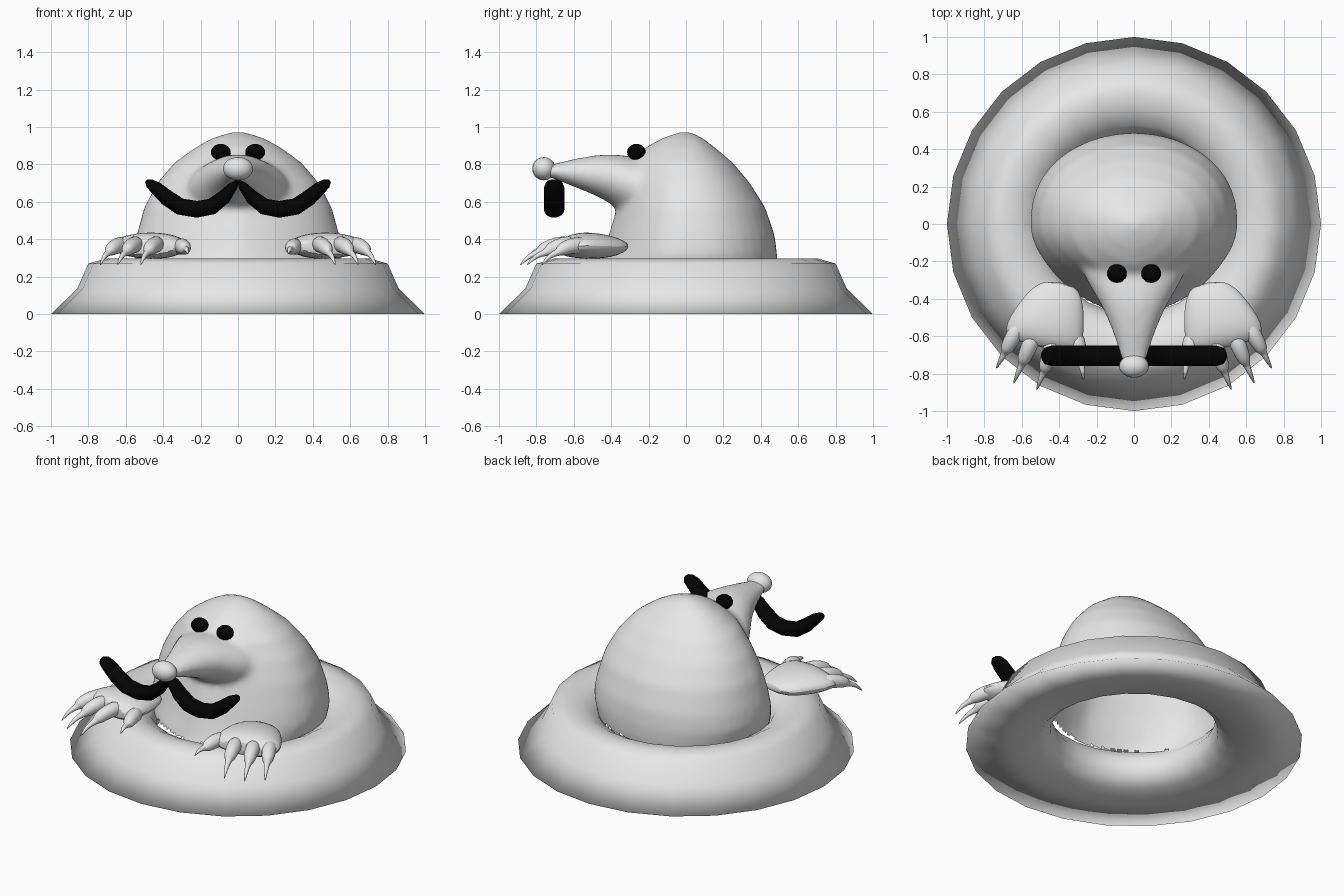
import bpy, bmesh, math
from mathutils import Vector as V

if "Cube" in bpy.data.objects:
    bpy.data.objects.remove(bpy.data.objects["Cube"])


def material(name, c):
    m = bpy.data.materials.new(name)
    m.diffuse_color = (c, c, c, 1)
    m.use_nodes = True
    m.node_tree.nodes["Principled BSDF"].inputs["Base Color"].default_value = m.diffuse_color
    return m


GREY = material("light_grey", 0.8)
BLACK = material("black", 0.001)


def finish(name, bm, mat, subdiv=0, angle=40):
    mesh = bpy.data.meshes.new(name)
    bmesh.ops.recalc_face_normals(bm, faces=bm.faces)
    bm.to_mesh(mesh)
    bm.free()
    ob = bpy.data.objects.new(name, mesh)
    bpy.context.collection.objects.link(ob)
    mesh.materials.append(mat)
    bpy.ops.object.select_all(action='DESELECT')
    ob.select_set(True)
    bpy.context.view_layer.objects.active = ob
    bpy.ops.object.shade_smooth_by_angle(angle=math.radians(angle))
    if subdiv:
        ob.modifiers.new("smooth", 'SUBSURF').levels = subdiv
    return ob


def loft(bm, rings, start=True, end=True):
    """Skin a row of closed rings, optionally capping the two ends."""
    loops = [[bm.verts.new(p) for p in r] for r in rings]
    n = len(loops[0])
    for a, b in zip(loops, loops[1:]):
        for i in range(n):
            j = (i + 1) % n
            bm.faces.new((a[i], a[j], b[j], b[i]))
    if start:
        bm.faces.new(loops[0][::-1])
    if end:
        bm.faces.new(loops[-1])


def ellipse(c, u, v, n=16):
    c, u, v = V(c), V(u), V(v)
    return [c + u * math.cos(2 * math.pi * i / n) + v * math.sin(2 * math.pi * i / n)
            for i in range(n)]


def tube(bm, path, radii, n=10):
    pts = [V(p) for p in path]
    rings = []
    for i, p in enumerate(pts):
        t = (pts[min(i + 1, len(pts) - 1)] - pts[max(i - 1, 0)]).normalized()
        u = t.cross(V((0, 0, 1))).normalized()
        rings.append(ellipse(p, u * radii[i], u.cross(t) * radii[i], n))
    loft(bm, rings)


def ball(name, loc, size, mat):
    bm = bmesh.new()
    bmesh.ops.create_uvsphere(bm, u_segments=20, v_segments=12, radius=1)
    for v in bm.verts:
        v.co = V([v.co[k] * size[k] + loc[k] for k in range(3)])
    finish(name, bm, mat)


# Ring mound: closed doughnut section with a flat base and a flared foot
bm = bmesh.new()
profile = [(1, 0), (.86, .135), (.80, .27), (.70, .298), (.61, .28), (.53, .235),
           (.485, .16), (.50, .07), (.57, .005), (.75, 0), (1, 0)]
loft(bm, [ellipse((0, 0, z), (r, 0, 0), (0, r, 0), 24) for r, z in profile], False, False)
bmesh.ops.remove_doubles(bm, verts=bm.verts, dist=.0001)
finish("mound", bm, GREY, angle=180)

# Body: rounded back, narrower chest
bm = bmesh.new()
rings = []
# height, half width, back depth, chest depth
for z, w, b, f in [(.17, .51, .48, .50), (.24, .535, .487, .47), (.32, .557, .487, .445),
                   (.42, .543, .475, .415), (.57, .502, .424, .37), (.70, .433, .342, .335),
                   (.81, .34, .25, .305), (.89, .23, .155, .22), (.94, .14, .09, .13),
                   (.972, .04, .03, .04)]:
    p = 1.15 if z < .3 else 1.35
    ring = []
    for i in range(40):
        a = 2 * math.pi * i / 40
        c, s = math.cos(a), math.sin(a)
        if s >= 0:
            ring.append(V((w * c, b * s ** .88, z)))
        else:
            ring.append(V((math.copysign(w * abs(c) ** p, c), f * s, z)))
    rings.append(ring)
loft(bm, rings)
# Snout: y, half width, bottom, top
loft(bm, [ellipse((0, y, (lo + hi) / 2), (w, 0, 0), (0, 0, (hi - lo) / 2), 28)
          for y, w, lo, hi in [(-.12, .30, .50, .80), (-.20, .285, .50, .82),
                               (-.28, .265, .515, .84), (-.34, .232, .54, .85),
                               (-.42, .185, .60, .855), (-.50, .146, .64, .847),
                               (-.60, .106, .68, .83), (-.70, .076, .72, .805),
                               (-.76, .06, .735, .80)]])
body = finish("body_and_snout", bm, GREY)
# Fuse both and soften the join, then open the underside
r = body.modifiers.new("fuse", 'REMESH')
r.mode, r.voxel_size, r.use_smooth_shade = 'VOXEL', .018, True
s = body.modifiers.new("soften", 'SMOOTH')
s.factor, s.iterations = .5, 14
for m in ("fuse", "soften"):
    bpy.ops.object.modifier_apply(modifier=m)
bm = bmesh.new()
bm.from_mesh(body.data)
bmesh.ops.delete(bm, geom=[f for f in bm.faces if f.calc_center_median().z < .215],
                 context='FACES')
bm.to_mesh(body.data)
bm.free()
body.data.shade_smooth()

ball("nose", (0, -.76, .777), (.08, .062, .062), GREY)

for sx, side in ((1, "right"), (-1, "left")):
    ball(side + "_eye", (sx * .092, -.265, .866), (.053, .05, .044), BLACK)

    # Moustache half: curved, tapering to both ends
    bm = bmesh.new()
    path = [(.0, .715), (.025, .685), (.075, .625), (.14, .575), (.22, .56), (.31, .575),
            (.38, .622), (.44, .675), (.475, .70), (.492, .712)]
    thick = [.006, .025, .038, .044, .045, .045, .043, .035, .025, .008]
    depth = [.03, .05, .055, .055, .055, .055, .055, .055, .045, .02]
    rings = []
    for i, (x, z) in enumerate(path):
        p, q = path[max(i - 1, 0)], path[min(i + 1, len(path) - 1)]
        t = V((q[0] - p[0], 0, q[1] - p[1])).normalized()
        rings.append([V((sx * v.x, v.y, v.z)) for v in
                      ellipse((x, -.705, z), V((-t.z, 0, t.x)) * thick[i], (0, depth[i], 0))])
    loft(bm, rings)
    finish(side + "_moustache", bm, BLACK)

    # Paw: flattened palm with four clawed digits
    bm = bmesh.new()
    # y, inner x, outer x, bottom, top
    rings = []
    for y, x0, x1, lo, hi in [(-.31, .31, .47, .345, .38), (-.37, .275, .55, .31, .41),
                              (-.46, .262, .615, .295, .432), (-.55, .265, .67, .292, .44),
                              (-.62, .272, .695, .30, .432), (-.68, .30, .68, .31, .40)]:
        ring = ellipse(((x0 + x1) / 2, y, (lo + hi) / 2), ((x1 - x0) / 2, 0, 0),
                       (0, 0, (hi - lo) / 2))
        rings.append([p + V((0, (p.x - .4) * .2, 0)) for p in ring])
    loft(bm, rings)
    for knuckle, joint, tip in [((.315, -.58, .355), (.285, -.725, .35), (.268, -.835, .32)),
                                ((.42, -.60, .375), (.475, -.765, .345), (.522, -.89, .258)),
                                ((.53, -.58, .375), (.59, -.725, .345), (.645, -.855, .258)),
                                ((.60, -.52, .37), (.68, -.665, .345), (.738, -.775, .258))]:
        k, j, e = V(knuckle), V(joint), V(tip)
        up = V((0, 0, .02))
        tube(bm, [k, k.lerp(j, .6) + up * .7, j, j.lerp(e, .08), j.lerp(e, .2),
                  j.lerp(e, .6) + up, e],
             [.05, .046, .038, .03, .018, .014, .003])
    for v in bm.verts:
        v.co.x *= sx
    finish(side + "_paw", bm, GREY, 1)
